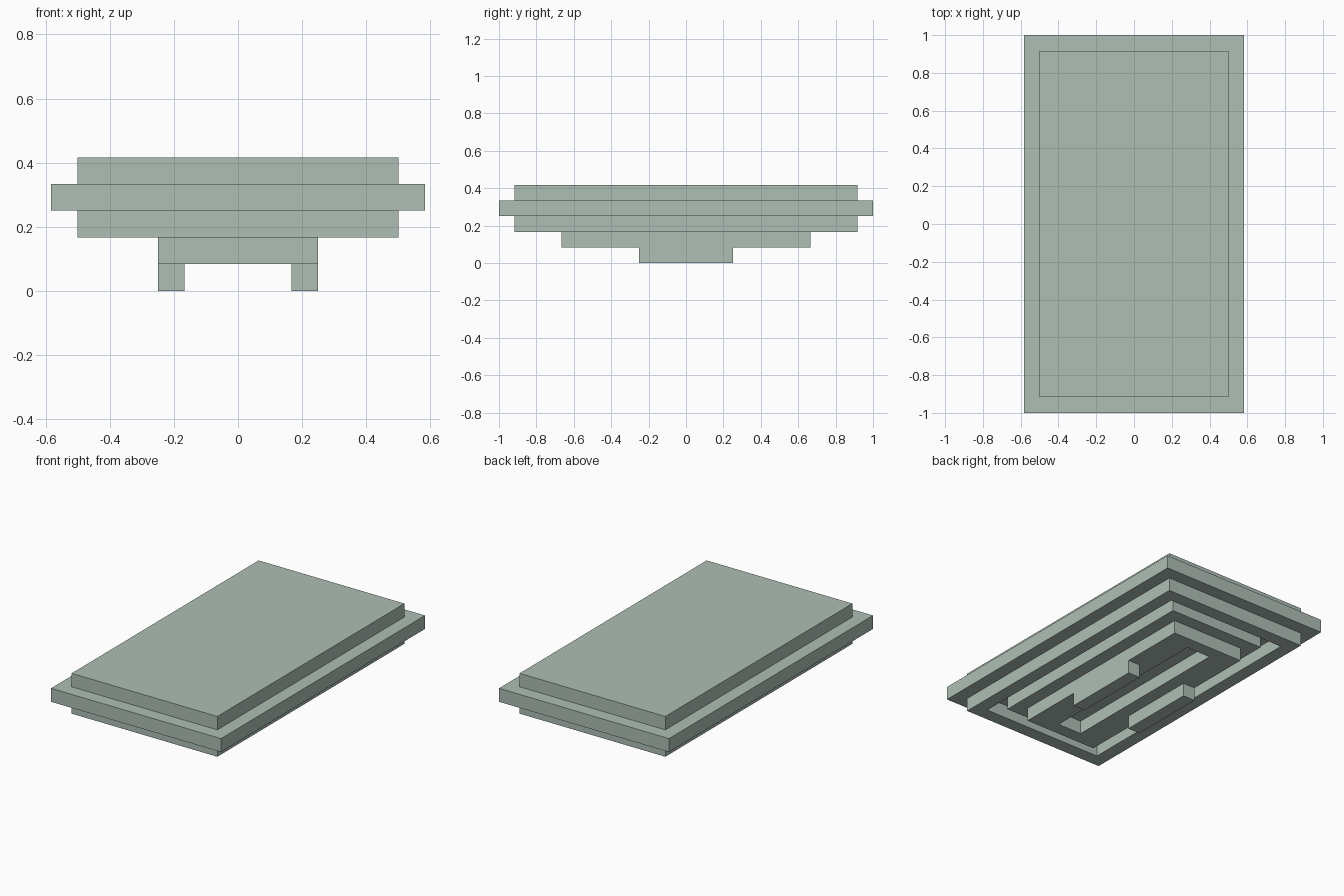
import bpy, bmesh

if "Cube" in bpy.data.objects:
    bpy.data.objects.remove(bpy.data.objects["Cube"])

U = 1 / 12  # grid unit of the blocky style

mat = bpy.data.materials.new("sage grey")
mat.diffuse_color = (0.42, 0.52, 0.46, 1)
mat.use_nodes = True
mat.node_tree.nodes["Principled BSDF"].inputs["Base Color"].default_value = mat.diffuse_color


def make_object(name, bm):
    bmesh.ops.recalc_face_normals(bm, faces=bm.faces)
    mesh = bpy.data.meshes.new(name)
    bm.to_mesh(mesh)
    bm.free()
    mesh.materials.append(mat)
    obj = bpy.data.objects.new(name, mesh)
    bpy.context.collection.objects.link(obj)
    return obj


def loft_rectangles(name, steps):
    """Join centred rectangles (half x, half y, z) in grid units, capping both ends."""
    bm = bmesh.new()
    rings = [[bm.verts.new((sx * hx * U, sy * hy * U, z * U))
              for sx, sy in ((1, 1), (-1, 1), (-1, -1), (1, -1))]
             for hx, hy, z in steps]
    for a, b in zip(rings, rings[1:]):
        for i in range(4):
            j = (i + 1) % 4
            bm.faces.new((a[i], a[j], b[j], b[i]))
    bm.faces.new(rings[0])
    bm.faces.new(rings[-1])
    return make_object(name, bm)


# Stepped slab: top plate, wide rim, grooved underside, base with a slot
loft_rectangles("stepped_slab", [
    (6, 11, 5), (6, 11, 4),                # top plate
    (7, 12, 4), (7, 12, 3),                # wide rim
    (6, 11, 3), (6, 11, 2),                # lower plate
    (5, 10, 2), (5, 10, 3),                # groove, outer wall
    (4, 9, 3), (4, 9, 2),                  # groove, inner wall
    (3, 8, 2), (3, 8, 1),                  # base block
    (1, 7, 1), (1, 7, 2),                  # slot in the base
])

# Pair of feet, mirrored across the middle
bm = bmesh.new()
bmesh.ops.create_cube(bm, size=1)
for v in bm.verts:
    v.co = ((v.co.x + 2.5) * U, v.co.y * 6 * U, (v.co.z + 0.5) * U)
feet = make_object("feet", bm)
mirror = feet.modifiers.new("mirror", 'MIRROR')
mirror.use_axis = (True, False, False)
